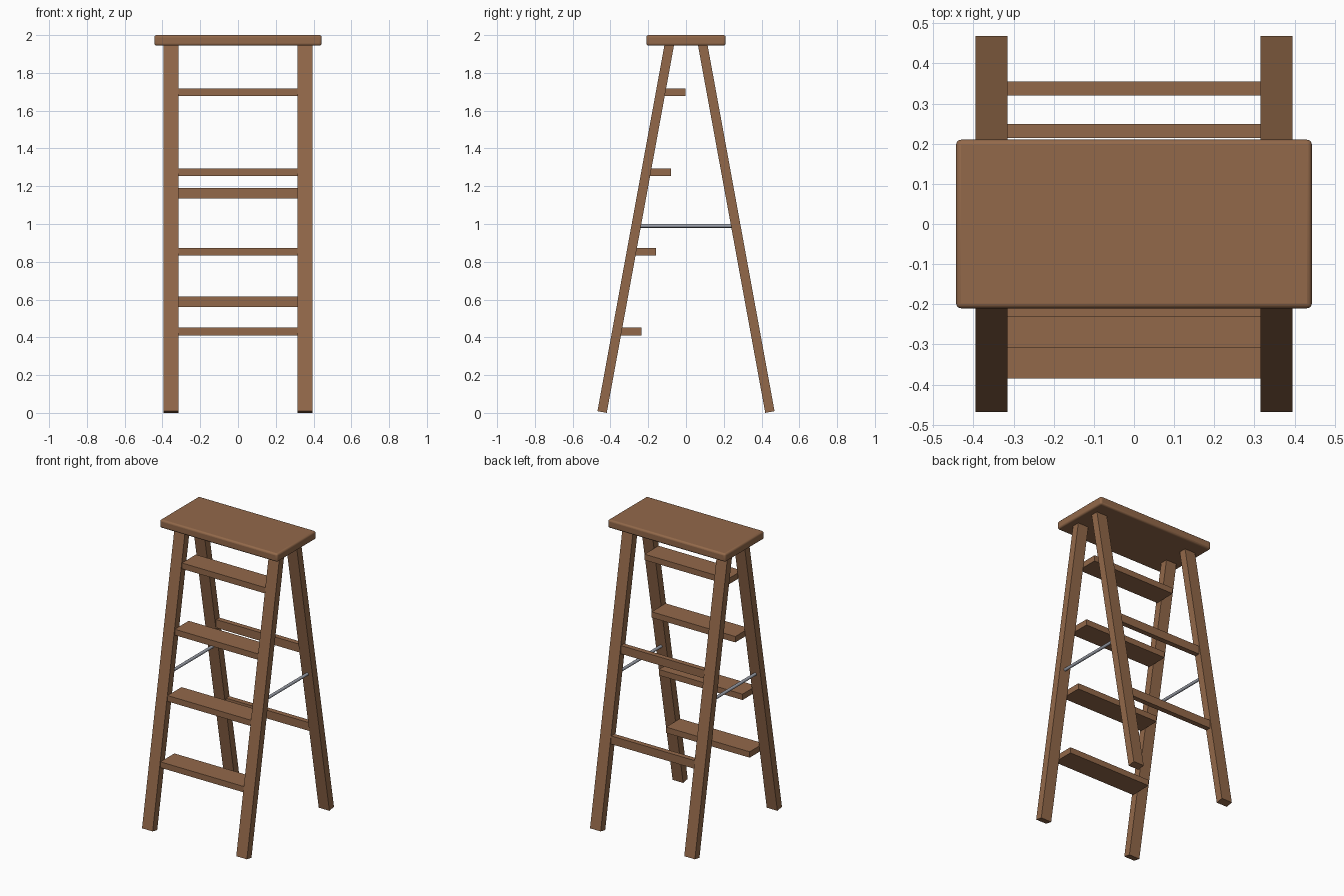
import bpy
import math
from mathutils import Vector

cube = bpy.data.objects.get("Cube")
if cube:
    bpy.data.objects.remove(cube, do_unlink=True)


def make_material(name, color, metallic=0.0):
    mat = bpy.data.materials.new(name)
    mat.use_nodes = True
    mat.diffuse_color = color
    bsdf = mat.node_tree.nodes["Principled BSDF"]
    bsdf.inputs["Base Color"].default_value = color
    bsdf.inputs["Metallic"].default_value = metallic
    return mat


wood = make_material("brown wood", (0.29, 0.14, 0.068, 1))
steel = make_material("grey steel", (0.34, 0.36, 0.41, 1))


def box(name, center, size, tilt=0.0):
    """Wooden board, optionally tilted about the x axis."""
    bpy.ops.mesh.primitive_cube_add(size=1, location=center)
    obj = bpy.context.object
    obj.name = name
    obj.scale = size
    bpy.ops.object.transform_apply(location=False, rotation=False, scale=True)
    obj.rotation_euler.x = tilt
    obj.data.materials.append(wood)
    return obj


LEG_X = 0.355
LEG_WIDTH, LEG_THICK = 0.08, 0.05
FOOT_Y, SLOPE = 0.445, 0.183
TILT = math.atan(SLOPE)
INNER_WIDTH = 2 * LEG_X - LEG_WIDTH


def leg_y(z):
    """Distance of a leg's centre line from the middle at height z."""
    return FOOT_Y - SLOPE * z


# Four splayed legs, running from the floor into the top board
foot_z, head_z = LEG_THICK / 2 * math.sin(TILT), 1.96
for end, sy in (("front", -1), ("back", 1)):
    for side, sx in (("left", 1), ("right", -1)):
        foot = Vector((sx * LEG_X, sy * leg_y(foot_z), foot_z))
        head = Vector((sx * LEG_X, sy * leg_y(head_z), head_z))
        box(f"{end}_leg_{side}", (foot + head) / 2,
            (LEG_WIDTH, LEG_THICK, (head - foot).length), sy * TILT)

# Four treads between the front legs
for i in range(4):
    z = 0.431 + 0.422 * i
    box(f"step_{i + 1}", (0, 0.056 - leg_y(z), z), (INNER_WIDTH, 0.15, 0.04))

# Two rungs between the back legs
for name, z in (("lower", 0.588), ("upper", 1.163)):
    box(f"back_rung_{name}", (0, leg_y(z), z), (INNER_WIDTH, 0.035, 0.056))

# Top board with rounded edges
top = box("top_board", (0, 0, 1.972), (0.886, 0.42, 0.056))
bevel = top.modifiers.new("rounded_edges", 'BEVEL')
bevel.width = 0.012
bevel.segments = 3
bpy.ops.object.shade_smooth_by_angle(angle=math.radians(40))

# Steel spreader rods joining the front and back legs
ROD_Z = 0.99
for side, sx in (("left", 1), ("right", -1)):
    bpy.ops.mesh.primitive_cylinder_add(
        vertices=16, radius=0.01, depth=2 * leg_y(ROD_Z),
        location=(sx * LEG_X, 0, ROD_Z), rotation=(math.pi / 2, 0, 0))
    rod = bpy.context.object
    rod.name = f"spreader_rod_{side}"
    rod.data.materials.append(steel)
    bpy.ops.object.shade_smooth_by_angle(angle=math.radians(40))
